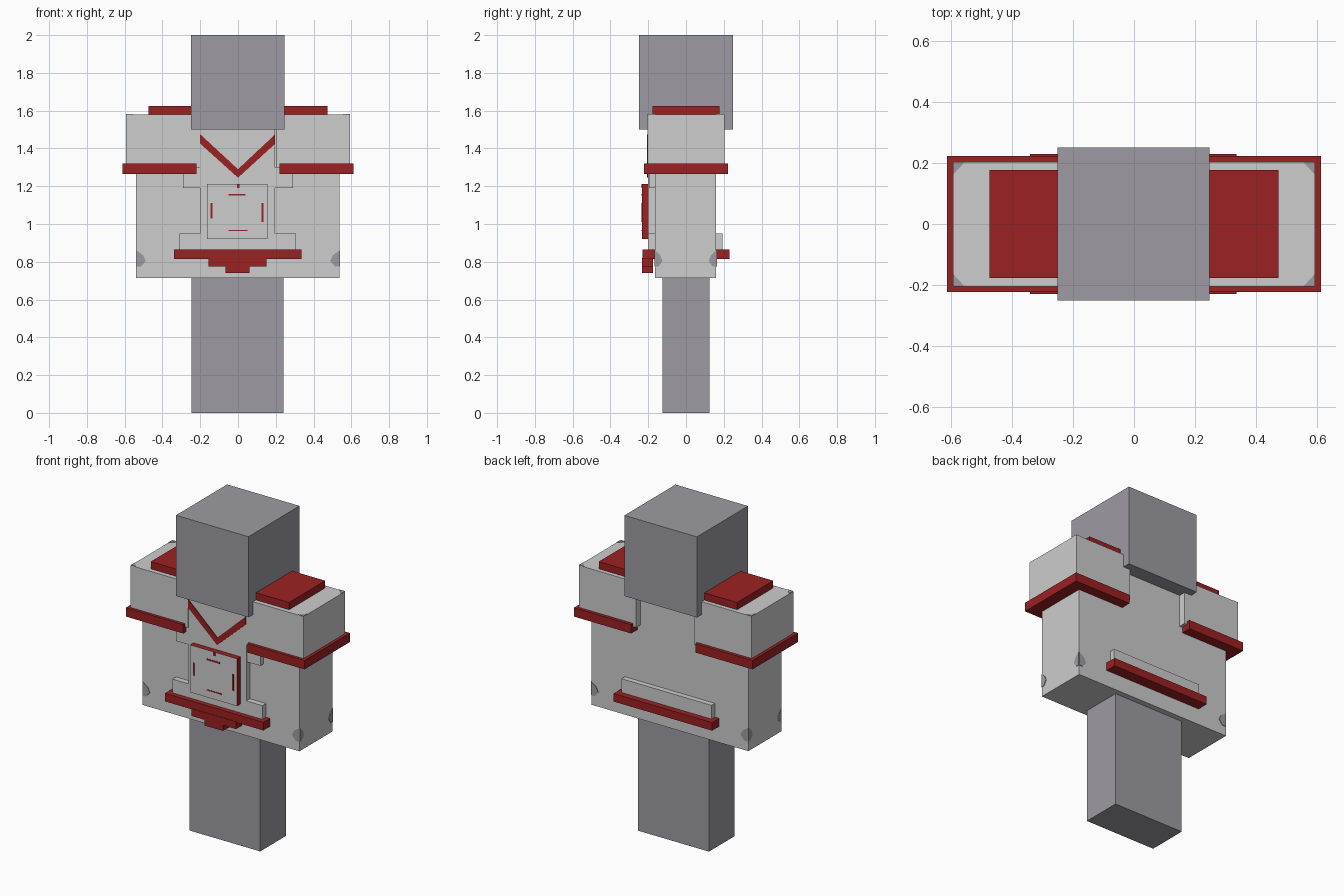
import bpy
import bmesh
from mathutils import Vector

cube = bpy.data.objects.get("Cube")
if cube:
    bpy.data.objects.remove(cube, do_unlink=True)


def material(name, rgb):
    m = bpy.data.materials.new(name)
    m.use_nodes = True
    m.diffuse_color = (*rgb, 1)
    bsdf = m.node_tree.nodes["Principled BSDF"]
    bsdf.inputs["Base Color"].default_value = (*rgb, 1)
    bsdf.inputs["Roughness"].default_value = 0.8
    return m


STONE = material("stone grey", (0.34, 0.33, 0.365))
CLOTH = material("light grey cloth", (0.61, 0.61, 0.61))
RED = material("dark red", (0.33, 0.015, 0.016))


def finish(name, bm, *mats):
    bmesh.ops.recalc_face_normals(bm, faces=bm.faces)
    mesh = bpy.data.meshes.new(name)
    bm.to_mesh(mesh)
    bm.free()
    for m in mats:
        mesh.materials.append(m)
    ob = bpy.data.objects.new(name, mesh)
    bpy.context.collection.objects.link(ob)
    return ob


def box(name, x, y, z, *mats):
    """Box from (low, high) ranges on each axis."""
    bm = bmesh.new()
    bmesh.ops.create_cube(bm, size=1)
    for v in bm.verts:
        v.co = Vector([(lo + hi) / 2 + c * (hi - lo)
                       for c, (lo, hi) in zip(v.co, (x, y, z))])
    return finish(name, bm, *mats)


def plate(name, points, axis, level, mat, thick=0.006):
    """Thin outline plate, centred on a level along one axis."""
    bm = bmesh.new()
    corners = []
    for p in points:
        co = list(p)
        co.insert(axis, level - thick / 2)
        corners.append(bm.verts.new(co))
    face = bm.faces.new(corners)
    out = bmesh.ops.extrude_face_region(bm, geom=[face])
    move = Vector((0, 0, 0))
    move[axis] = thick
    bmesh.ops.translate(bm, vec=move,
                        verts=[g for g in out["geom"] if isinstance(g, bmesh.types.BMVert)])
    return finish(name, bm, mat)


def span(side, a, b):
    return tuple(sorted((side * a, side * b)))


# Body
box("head", (-0.25, 0.247), (-0.25, 0.25), (1.5, 2), STONE)
box("legs", (-0.245, 0.24), (-0.125, 0.125), (0, 0.73), STONE)
box("torso", (-0.54, 0.537), (-0.165, 0.16), (0.715, 1.5), CLOTH)

# Front vest panel
box("vest_panel", (-0.2, 0.197), (-0.2, -0.15), (0.86, 1.5), CLOTH)

# Shoulders, with trim and collar patches on both sides
for side, label in ((1, "left"), (-1, "right")):
    box(label + "_shoulder", span(side, 0.2, 0.593), (-0.205, 0.203), (1.3, 1.58), CLOTH)
    box(label + "_sleeve_band", span(side, 0.22, 0.612), (-0.223, 0.223), (1.265, 1.32), RED)
    box(label + "_epaulette", span(side, 0.2, 0.474), (-0.177, 0.177), (1.57, 1.625), RED)
    box(label + "_vest_wing", span(side, 0.18, 0.29), (-0.195, -0.15), (1.19, 1.3), CLOTH)

    # Worn corner marks on the shoulder tops and lower torso
    for y in (-0.204, 0.202):
        sy = 1 if y > 0 else -1
        plate(label + "_shoulder_corner",
              [(side * 0.592, y), (side * 0.555, y), (side * 0.592, y - sy * 0.04)],
              2, 1.58, STONE)
        edge = 0.16 if sy > 0 else -0.165
        outline = [(0, 0.775), (0.025, 0.775), (0.05, 0.805), (0.035, 0.835), (0, 0.86)]
        plate(label + "_torso_mark",
              [(side * (0.538 - d), z) for d, z in outline], 1, edge, STONE)
        plate(label + "_side_mark",
              [(edge - sy * d * 0.8, z) for d, z in outline], 0, side * 0.538, STONE)

# Waist: cloth strips front and back, above the red belt
for label, y, belt_y in (("front", (-0.2, -0.15), (-0.23, -0.15)),
                         ("back", (0.15, 0.193), (0.15, 0.23))):
    box(label + "_waist_strip", (-0.31, 0.307), y, (0.85, 0.95), CLOTH)
    box(label + "_belt", (-0.34, 0.335), belt_y, (0.815, 0.865), RED)

# Stepped buckle under the front belt
box("buckle_upper", (-0.155, 0.15), (-0.233, -0.175), (0.775, 0.82), RED)
box("buckle_lower", (-0.065, 0.06), (-0.233, -0.175), (0.74, 0.78), RED)

# Chest plate: red box with a cloth-coloured front
chest = box("chest_plate", (-0.165, 0.157), (-0.234, -0.19), (0.92, 1.213), RED, CLOTH)
for f in chest.data.polygons:
    f.material_index = 1 if f.normal.y < -0.5 else 0

# Stitch marks forming a square on the chest plate
front = (-0.236, -0.232)
for name, x, z in (("top", (-0.05, 0.04), (1.15, 1.16)),
                   ("bottom", (-0.05, 0.05), (0.962, 0.969)),
                   ("left", (0.125, 0.136), (1.01, 1.11)),
                   ("right", (-0.145, -0.135), (1.03, 1.11)),
                   ("centre", (-0.005, 0.008), (1.19, 1.213))):
    box(name + "_stitch", x, front, z, RED)

# V-shaped neckline
plate("neckline", [(-0.2, 1.475), (0, 1.29), (0.197, 1.475),
                   (0.197, 1.425), (0, 1.245), (-0.2, 1.425)], 1, -0.201, RED, 0.009)
